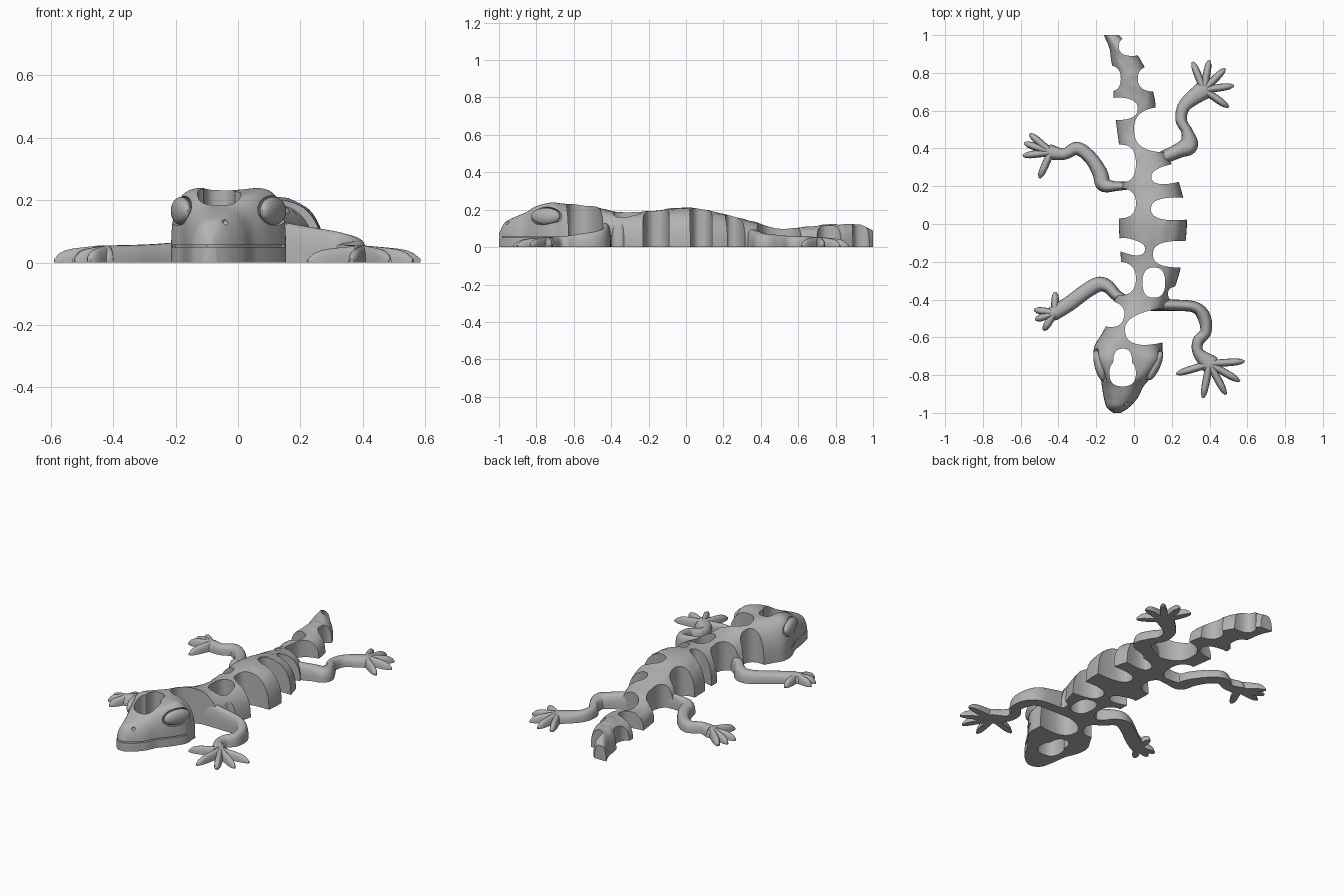
import bpy
import bmesh
import math
from mathutils import Vector, Matrix, noise

UNIT = 0.01  # plan positions are in hundredths

old = bpy.data.objects.get("Cube")
if old:
    bpy.data.objects.remove(old, do_unlink=True)

grey = bpy.data.materials.new("plain_grey")
grey.use_nodes = True
grey.diffuse_color = (0.45, 0.45, 0.45, 1)
grey.node_tree.nodes["Principled BSDF"].inputs["Base Color"].default_value = grey.diffuse_color


def make_object(name, bm):
    """Turn a bmesh into a scene object with clean outward normals."""
    bmesh.ops.recalc_face_normals(bm, faces=bm.faces[:])
    mesh = bpy.data.meshes.new(name)
    bm.to_mesh(mesh)
    bm.free()
    mesh.materials.append(grey)
    obj = bpy.data.objects.new(name, mesh)
    bpy.context.collection.objects.link(obj)
    return obj


def activate(obj):
    bpy.ops.object.select_all(action="DESELECT")
    obj.select_set(True)
    bpy.context.view_layer.objects.active = obj


def smooth(obj):
    activate(obj)
    bpy.ops.object.shade_smooth_by_angle(angle=math.radians(38))


def spline(points, steps):
    """Catmull-Rom resampling of tuples of any length."""
    last = len(points) - 1
    result = []
    for i in range(last):
        p, q, r, s = (Vector(points[min(max(i + k, 0), last)]) for k in (-1, 0, 1, 2))
        for j in range(steps):
            t = j / steps
            result.append(q + (r - p) * (t / 2)
                          + (p * 2 - q * 5 + r * 4 - s) * (t * t / 2)
                          + (q * 3 - p - r * 3 + s) * (t ** 3 / 2))
    return result + [Vector(points[last])]


def superellipse(angle, power):
    c, s = math.cos(angle), math.sin(angle)
    return (math.copysign(abs(c) ** (2 / power), c), math.copysign(abs(s) ** (2 / power), s))


def loft(name, stations, steps, sides, follow=True, shape=None):
    """Flat-bottomed dome sections (x, y, half width, height, squareness) along a path."""
    path = spline(stations, steps)
    bm = bmesh.new()
    rings = []
    for i, (x, y, width, height, power) in enumerate(path):
        across = Vector((1, 0))
        if follow:
            a, b = path[max(i - 1, 0)], path[min(i + 1, len(path) - 1)]
            across = Vector((b[1] - a[1], a[0] - b[0])).normalized()
        ring = []
        for k in range(sides + 1):
            side, rise = superellipse(math.pi * k / sides, power)
            if k in (0, sides):
                rise = 0
            point = Vector((x + across.x * width * side, y + across.y * width * side,
                            height * rise)) * UNIT
            if shape:
                shape(point, side, rise)
            ring.append(bm.verts.new(point))
        rings.append(ring)
    for a, b in zip(rings, rings[1:]):
        for k in range(sides + 1):
            n = (k + 1) % (sides + 1)
            bm.faces.new((a[k], a[n], b[n], b[k]))
    bm.faces.new(rings[0])
    bm.faces.new(rings[-1])
    return make_object(name, bm)


def prism(outline, bottom, top):
    """Vertical cutter with the given plan outline."""
    bm = bmesh.new()
    face = bm.faces.new([bm.verts.new((x * UNIT, y * UNIT, bottom)) for x, y in outline])
    extruded = bmesh.ops.extrude_face_region(bm, geom=[face])["geom"]
    verts = [v for v in extruded if isinstance(v, bmesh.types.BMVert)]
    bmesh.ops.translate(bm, verts=verts, vec=(0, 0, top - bottom))
    return make_object("cutter", bm)


def bay(x, y, reach, depth, turn=0):
    """Rounded vertical cutter, turned by some degrees."""
    tilt = Matrix.Rotation(math.radians(turn), 2)
    outline = []
    for k in range(48):
        c, s = superellipse(math.tau * k / 48, 2.5)
        outline.append(Vector((x, y)) + tilt @ Vector((c * reach, s * depth)))
    return prism(outline, -0.1, 0.5)


def ellipsoid(name, centre, radii, turn=0):
    bm = bmesh.new()
    matrix = (Matrix.Translation(centre) @ Matrix.Rotation(turn, 4, "Z")
              @ Matrix.Diagonal((*radii, 1)))
    bmesh.ops.create_uvsphere(bm, u_segments=28, v_segments=16, radius=1, matrix=matrix)
    return make_object(name, bm)


def cut(target, cutter):
    cutter.hide_render = True
    mod = target.modifiers.new("cut", "BOOLEAN")
    mod.operation, mod.solver, mod.object = "DIFFERENCE", "EXACT", cutter
    activate(target)
    bpy.ops.object.modifier_apply(modifier=mod.name)
    bpy.data.objects.remove(cutter, do_unlink=True)


def brow(y):
    """Strength of the boxy brow shape along the head."""
    return math.exp(-((y + 75) / 10) ** 2)


def skin(point, side, rise):
    """Dip between the brows and light warty skin on the back."""
    point.z -= 0.025 * brow(point.y / UNIT) * rise * math.exp(-(side / 0.5) ** 2)
    if point.y > -0.5:
        point.z += 0.006 * rise * noise.noise(point * 28)


# Head, body and tail in one tapering form: x, y, half width, height
spine = [
    (-9, -100, 2, 7), (-8.5, -97, 6, 13), (-7, -92, 9, 16), (-6, -86, 11, 19), (-4, -80, 14, 23),
    (-3, -72, 18, 25), (-3, -65, 18, 24), (-1, -58, 16, 23), (1, -50, 14, 22),
    (5, -38, 15, 19), (9, -22, 16, 19), (10, 0, 18, 21), (9, 18, 16, 18), (6, 34, 13, 14),
    (2, 50, 11, 10), (0, 66, 11, 11), (-1, 77, 9, 12), (-4, 86, 8, 12), (-7, 93, 6, 12),
    (-12, 100, 4, 9)]
body = loft("head_body_tail", [(x, y, w, h, 2.5 + 1.8 * brow(y)) for x, y, w, h in spine],
            6, 36, follow=False, shape=skin)

# Rounded bays and holes: centre, half sizes, turn
bays = [
    (-6, -79, 7, 7), (-6, -73, 5, 7), (13, -54, 18, 9, 12), (-15, -47, 10, 7, -15),  # head, neck
    (-9, -29, 10, 9), (10.5, -31, 6, 8), (24, -37, 6, 4),               # shoulders
    (24, -16, 14, 7), (-2, -12, 8, 4, -15), (-8, 11, 9, 8), (22, 8, 13, 6),  # ribs
    (22, 27, 13, 5, 12), (-7, 32, 8, 10), (17, 50, 17, 12),             # hips
    (-10, 61, 12, 6), (12, 77, 10, 7), (-14, 77, 7, 7), (-1, 94, 7, 5)]  # tail
for values in bays:
    cut(body, bay(*values))


def rim(grow, shift):
    """Plan outline of the jaw, offset sideways and lengthwise."""
    jaw = spine[:6]
    return ([(x - w - grow, y + shift) for x, y, w, h in reversed(jaw)]
            + [(x + w + grow, y + shift) for x, y, w, h in jaw])


# Mouth slit wrapping the snout
cut(body, prism(rim(-1, 1.5) + rim(8, -6)[::-1], 0.05, 0.057))

# Nostrils, eye sockets and eyes
for x in (-0.135, -0.04):
    cut(body, ellipsoid("cutter", (x, -0.955, 0.13), (0.01, 0.012, 0.01)))
for name, x, turn in (("right_eye", -0.182, 0.25), ("left_eye", 0.112, -0.42)):
    centre = (x, -0.75, 0.165)
    cut(body, ellipsoid("cutter", centre, (0.04, 0.094, 0.05), turn))
    smooth(ellipsoid(name, centre, (0.027, 0.084, 0.045), turn))
smooth(body)


def limb(name, path, root_height, toe_length, toe_angles):
    """Bent limb of (x, y, half width) points with a round palm and spread toes."""
    foot = 5.5
    last = len(path) - 1
    smooth(loft(name, [(x, y, w, foot + (root_height - foot) * (1 - i / last) ** 2, 2.6)
                       for i, (x, y, w) in enumerate(path)], 6, 14))
    px, py, palm = path[-1]
    dome = [math.pi * (k + 0.3) / 8.6 for k in range(9)]
    smooth(loft(name + "_palm", [(px, py - palm * math.cos(a), palm * math.sin(a),
                                  foot * math.sin(a), 2.2) for a in dome], 1, 12, follow=False))
    for i, angle in enumerate(toe_angles):
        c, s = math.cos(math.radians(angle)), math.sin(math.radians(angle))
        toe = []
        for k in range(9):
            t = k / 8
            full = 1 - 0.7 * t ** 8
            toe.append((px + c * toe_length * t, py + s * toe_length * t,
                        2 * full, foot * full * (1 - 0.3 * t), 2.4))
        smooth(loft(f"{name}_toe_{i + 1}", toe, 1, 10))


# Front legs
limb("right_front_leg", [(-2, -42, 3), (-9, -38, 3), (-14, -33, 3.5), (-19, -32, 4),
                         (-26, -36, 4), (-34, -42, 4), (-42, -47, 4)],
     10, 11, (88, 172, 200, 238))
limb("left_front_leg", [(9, -43, 3), (21, -43, 3), (32, -44, 3), (37, -49, 3.5), (38, -57, 3),
                        (34, -62, 3), (34, -68, 3), (40, -74, 5)],
     14, 18.5, (197, 259, 298, 330, 364))

# Back legs
limb("right_back_leg", [(2, 21, 2), (-9, 20, 2.5), (-16, 21, 4), (-18, 27, 4), (-23, 35, 3.5),
                        (-30, 40, 3.5), (-37, 37, 3), (-44, 38, 4)],
     9, 15, (139, 161, 187, 246))
limb("left_back_leg", [(8, 32, 4), (15, 35, 3.5), (24, 39, 4), (29, 42, 5), (28, 49, 3),
                       (25, 55, 3), (27, 63, 3.5), (37, 71, 5)],
     11, 16, (112, 80, 45, 8, 325))
